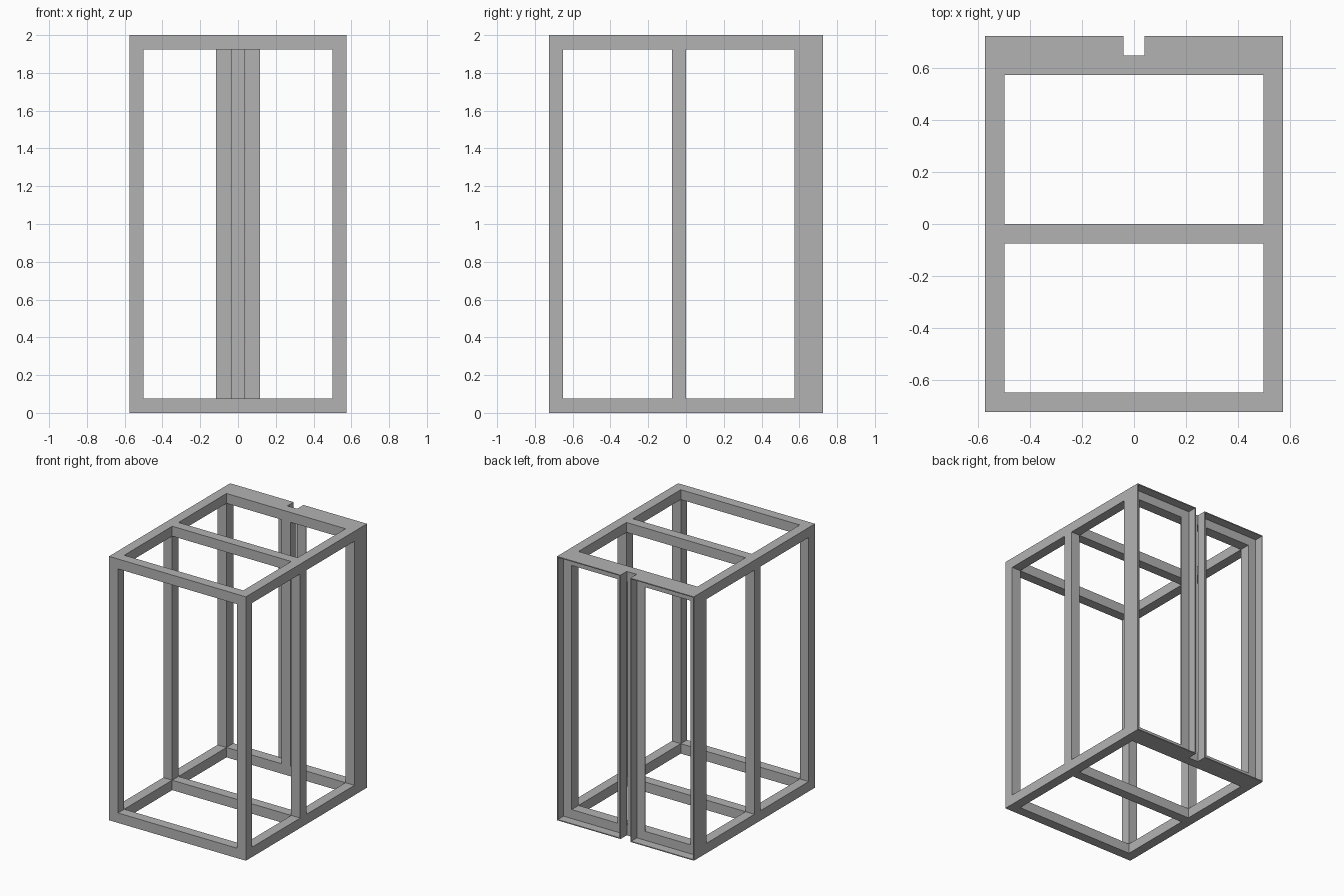
import bpy

if "Cube" in bpy.data.objects:
    bpy.data.objects.remove(bpy.data.objects["Cube"])

W, D, H = 0.574, 0.725, 2.0   # half width, half depth, height
B = 0.075                     # square tube size
T = 0.007                     # angle-section wall thickness
BACK = D - B                  # rear plane of the tube frame
GAP = 0.041                   # half gap between the two rear angle frames

steel = bpy.data.materials.new("steel_grey")
steel.diffuse_color = (0.45, 0.45, 0.45, 1)
steel.use_nodes = True
steel.node_tree.nodes["Principled BSDF"].inputs["Base Color"].default_value = steel.diffuse_color


def box(name, x, y, z):
    """Axis-aligned bar from (min, max) ranges."""
    verts = [(a, b, c) for a in x for b in y for c in z]
    faces = [(0, 1, 3, 2), (4, 6, 7, 5), (0, 4, 5, 1),
             (2, 3, 7, 6), (0, 2, 6, 4), (1, 5, 7, 3)]
    mesh = bpy.data.meshes.new(name)
    mesh.from_pydata(verts, [], faces)
    mesh.materials.append(steel)
    obj = bpy.data.objects.new(name, mesh)
    bpy.context.collection.objects.link(obj)


def mirrored(name, x, y, z):
    """A bar on the right and its mirror on the left."""
    box(name + "_right", x, y, z)
    box(name + "_left", (-x[1], -x[0]), y, z)


inner_z = (B, H - B)
side_x = (W - B, W)

# Horizontal rails of the bottom and top frames
for level, z in (("bottom", (0, B)), ("top", (H - B, H))):
    box(level + "_front_rail", (-W, W), (-D, -D + B), z)
    box(level + "_middle_rail", (-W + B, W - B), (-B, 0), z)
    box(level + "_back_rail", (-W + B, W - B), (BACK - B, BACK), z)
    mirrored(level + "_side_rail", side_x, (-D + B, BACK), z)

# Upright posts
mirrored("front_post", side_x, (-D, -D + B), inner_z)
mirrored("middle_post", side_x, (-B, 0), inner_z)
mirrored("back_post", side_x, (BACK - B, BACK), inner_z)
box("back_centre_post", (-B / 2, B / 2), (BACK - B, BACK), inner_z)

# Two rear angle-section frames: flat flanges against the tube frame
flat_y = (BACK, BACK + T)
mirrored("angle_outer_flat", side_x, flat_y, (0, H))
mirrored("angle_inner_flat", (GAP, GAP + B), flat_y, (0, H))
mirrored("angle_bottom_flat", (GAP + B, W - B), flat_y, (0, B))
mirrored("angle_top_flat", (GAP + B, W - B), flat_y, (H - B, H))

# Flanges projecting backwards around each frame's outer edge
lip_y = (BACK + T, D)
mirrored("angle_outer_lip", (W - T, W), lip_y, (0, H))
mirrored("angle_inner_lip", (GAP, GAP + T), lip_y, (0, H))
mirrored("angle_bottom_lip", (GAP + T, W - T), lip_y, (0, T))
mirrored("angle_top_lip", (GAP + T, W - T), lip_y, (H - T, H))
